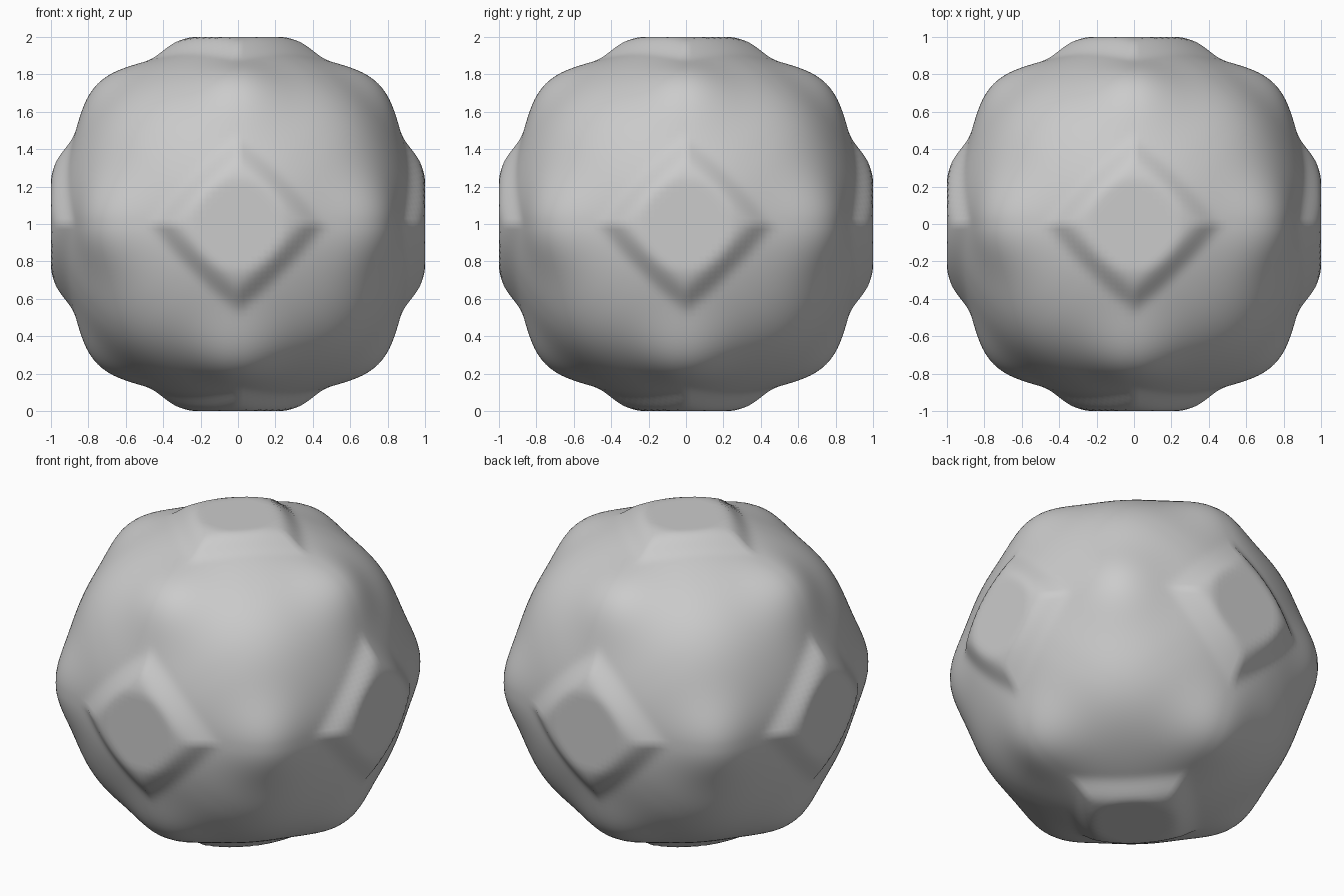
import bpy, bmesh, math

if "Cube" in bpy.data.objects:
    bpy.data.objects.remove(bpy.data.objects["Cube"])


def smoothstep(a, b, v):
    t = max(0.0, min(1.0, (v - a) / (b - a)))
    return t * t * (3 - 2 * t)


def bump(cosine, width):
    angle = math.degrees(math.acos(max(-1.0, min(1.0, cosine))))
    return math.exp(-(angle / width) ** 2)


def radius(u):
    # sorting the absolute components gives the full cubic symmetry
    p, q, s = sorted((abs(u.x), abs(u.y), abs(u.z)), reverse=True)
    # rounded bumps on the twelve edge and eight corner directions
    body = 0.972
    body += 0.085 * bump((p + q) / math.sqrt(2), 14)
    body += 0.048 * bump((p + q + s) / math.sqrt(3), 22)
    # raised flat diamond on each of the six axes
    cap = 1 - smoothstep(0.31, 0.58, (q + s) / p)
    return cap * min(1 / p, 1.03) + (1 - cap) * body


# lumpy ball: gridded cube pushed out to the bumpy radius
bm = bmesh.new()
bmesh.ops.create_cube(bm, size=2)
bmesh.ops.subdivide_edges(bm, edges=bm.edges[:], cuts=47, use_grid_fill=True)
for v in bm.verts:
    # even out the grid spacing before projecting
    u = v.co.copy()
    for i in range(3):
        u[i] = math.tan(u[i] * math.pi / 4)
    u.normalize()
    v.co = u * radius(u)
    v.co.z += 1
for f in bm.faces:
    f.smooth = True
bmesh.ops.recalc_face_normals(bm, faces=bm.faces[:])

mesh = bpy.data.meshes.new("lumpy_ball")
bm.to_mesh(mesh)
bm.free()
ball = bpy.data.objects.new("lumpy_ball", mesh)
bpy.context.collection.objects.link(ball)
